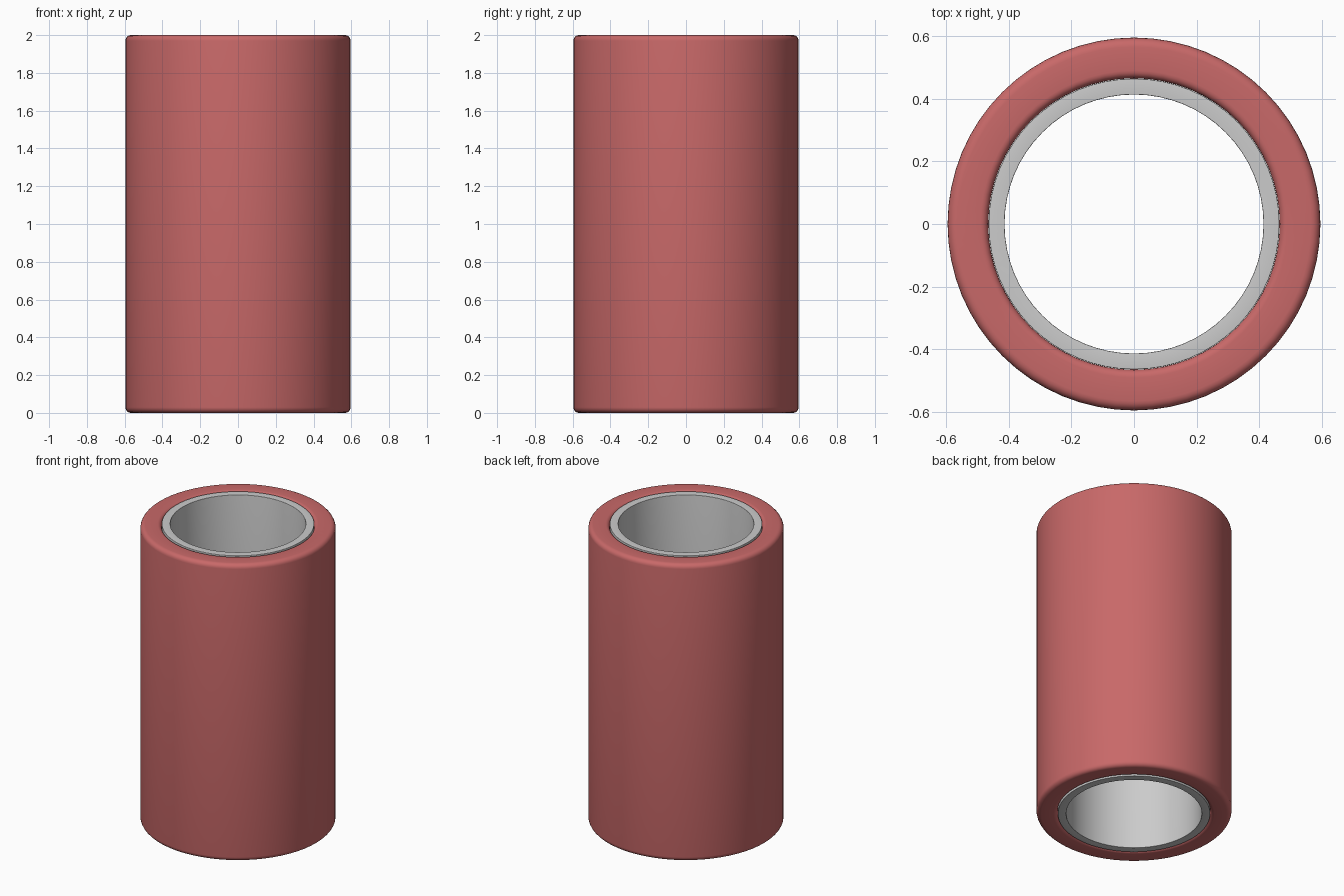
import bpy, bmesh, math

if "Cube" in bpy.data.objects:
    bpy.data.objects.remove(bpy.data.objects["Cube"])

SEGMENTS = 64


def corner(cx, cz, r, start, steps=5):
    """Quarter-circle fillet points, counter-clockwise from the start angle."""
    return [(cx + r * math.cos(start + math.pi / 2 * i / steps),
             cz + r * math.sin(start + math.pi / 2 * i / steps))
            for i in range(steps + 1)]


def rounded_ring(name, r_in, r_out, z0, z1, fil_in, fil_out):
    """Revolve a closed, filleted rectangle around z."""
    pi = math.pi
    profile = (corner(r_out - fil_out, z0 + fil_out, fil_out, -pi / 2)
               + corner(r_out - fil_out, z1 - fil_out, fil_out, 0)
               + corner(r_in + fil_in, z1 - fil_in, fil_in, pi / 2)
               + corner(r_in + fil_in, z0 + fil_in, fil_in, pi))
    bm = bmesh.new()
    rings = []
    for s in range(SEGMENTS):
        a = 2 * pi * s / SEGMENTS
        rings.append([bm.verts.new((r * math.cos(a), r * math.sin(a), z))
                      for r, z in profile])
    n = len(profile)
    for s in range(SEGMENTS):
        a, b = rings[s], rings[(s + 1) % SEGMENTS]
        for i in range(n):
            j = (i + 1) % n
            bm.faces.new((a[i], b[i], b[j], a[j]))
    bmesh.ops.recalc_face_normals(bm, faces=bm.faces)
    mesh = bpy.data.meshes.new(name)
    bm.to_mesh(mesh)
    bm.free()
    obj = bpy.data.objects.new(name, mesh)
    bpy.context.collection.objects.link(obj)
    bpy.ops.object.select_all(action='DESELECT')
    obj.select_set(True)
    bpy.context.view_layer.objects.active = obj
    bpy.ops.object.shade_smooth_by_angle(angle=math.radians(35))
    return obj


# Red outer sleeve with rounded rims
sleeve = rounded_ring("outer_sleeve", 0.466, 0.596, 0.0, 2.0, 0.025, 0.03)
red = bpy.data.materials.new("red")
red.diffuse_color = (0.58, 0.14, 0.14, 1)
red.use_nodes = True
red.node_tree.nodes["Principled BSDF"].inputs["Base Color"].default_value = red.diffuse_color
sleeve.data.materials.append(red)

# Plain grey liner tube, flush with the sleeve ends
rounded_ring("inner_tube", 0.414, 0.465, 0.0, 2.0, 0.002, 0.002)
